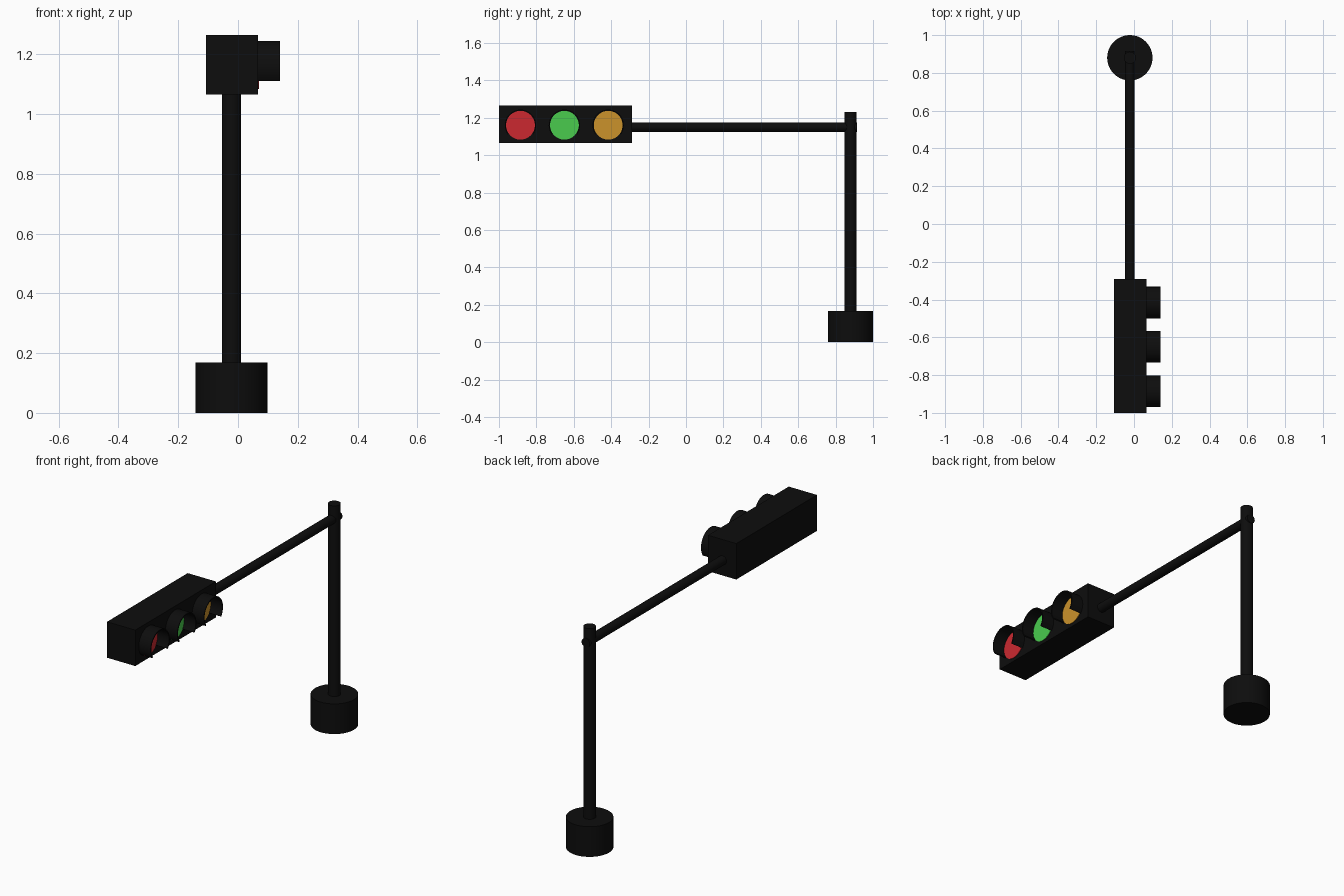
import bpy, bmesh, math
from mathutils import Matrix

if "Cube" in bpy.data.objects:
    bpy.data.objects.remove(bpy.data.objects["Cube"])

POLE_X, POLE_Y = -0.022, 0.88
LAMP_Z = 1.16
FACE_X = 0.067


def material(name, rgb):
    m = bpy.data.materials.new(name)
    m.diffuse_color = (*rgb, 1)
    m.use_nodes = True
    m.node_tree.nodes["Principled BSDF"].inputs["Base Color"].default_value = m.diffuse_color
    return m


BLACK = material("black_paint", (0.004, 0.004, 0.004))
LAMPS = [("red", -0.885, (0.6, 0.022, 0.03)),
         ("green", -0.65, (0.067, 0.6, 0.076)),
         ("amber", -0.416, (0.6, 0.29, 0.024))]


def finish(obj, name, mat, smooth=True):
    obj.name = name
    obj.data.materials.append(mat)
    if smooth:
        bpy.ops.object.shade_smooth_by_angle(angle=math.radians(30))


def cylinder(name, radius, start, end, axis, centre, mat):
    """Cylinder running from start to end along axis (0=x, 1=y, 2=z)."""
    loc = list(centre)
    loc[axis] = (start + end) / 2
    rot = [(0, math.pi / 2, 0), (math.pi / 2, 0, 0), (0, 0, 0)][axis]
    bpy.ops.mesh.primitive_cylinder_add(vertices=48, radius=radius,
                                        depth=end - start, location=loc, rotation=rot)
    finish(bpy.context.object, name, mat)


def visor(name, y, outer=0.084, inner=0.078, depth=0.073, droop=-36, steps=36):
    """Hood over a lamp: a partial tube open at the bottom."""
    bm = bmesh.new()
    angles = [math.radians(droop + (180 - 2 * droop) * i / steps) for i in range(steps + 1)]
    rings = [[bm.verts.new((x, r * math.cos(a), r * math.sin(a)))
              for x, r in ((0, inner), (0, outer), (depth, outer), (depth, inner))]
             for a in angles]
    for a, b in zip(rings, rings[1:]):
        for k in range(4):
            n = (k + 1) % 4
            bm.faces.new((a[k], a[n], b[n], b[k]))
    bm.faces.new(rings[0])
    bm.faces.new(rings[-1])
    bmesh.ops.recalc_face_normals(bm, faces=bm.faces)
    bmesh.ops.transform(bm, matrix=Matrix.Translation((FACE_X, y, LAMP_Z)), verts=bm.verts)
    mesh = bpy.data.meshes.new(name)
    bm.to_mesh(mesh)
    bm.free()
    obj = bpy.data.objects.new(name, mesh)
    bpy.context.collection.objects.link(obj)
    bpy.ops.object.select_all(action='DESELECT')
    obj.select_set(True)
    bpy.context.view_layer.objects.active = obj
    finish(obj, name, BLACK)


# Base, upright pole and horizontal arm
cylinder("base", 0.12, 0, 0.168, 2, (POLE_X, POLE_Y, 0), BLACK)
cylinder("pole", 0.032, 0.16, 1.23, 2, (POLE_X, POLE_Y, 0), BLACK)
cylinder("arm", 0.025, -0.31, 0.915, 1, (POLE_X, 0, 1.15), BLACK)

# Signal housing
bpy.ops.mesh.primitive_cube_add(size=1, location=(-0.02, -0.645, 1.165))
housing = bpy.context.object
housing.scale = (0.174, 0.71, 0.2)
finish(housing, "signal_housing", BLACK, smooth=False)

# Lamps with their visors
for colour, y, rgb in LAMPS:
    cylinder(colour + "_lens", 0.077, FACE_X - 0.01, FACE_X + 0.003, 0,
             (0, y, LAMP_Z), material(colour + "_glass", rgb))
    visor(colour + "_visor", y)
